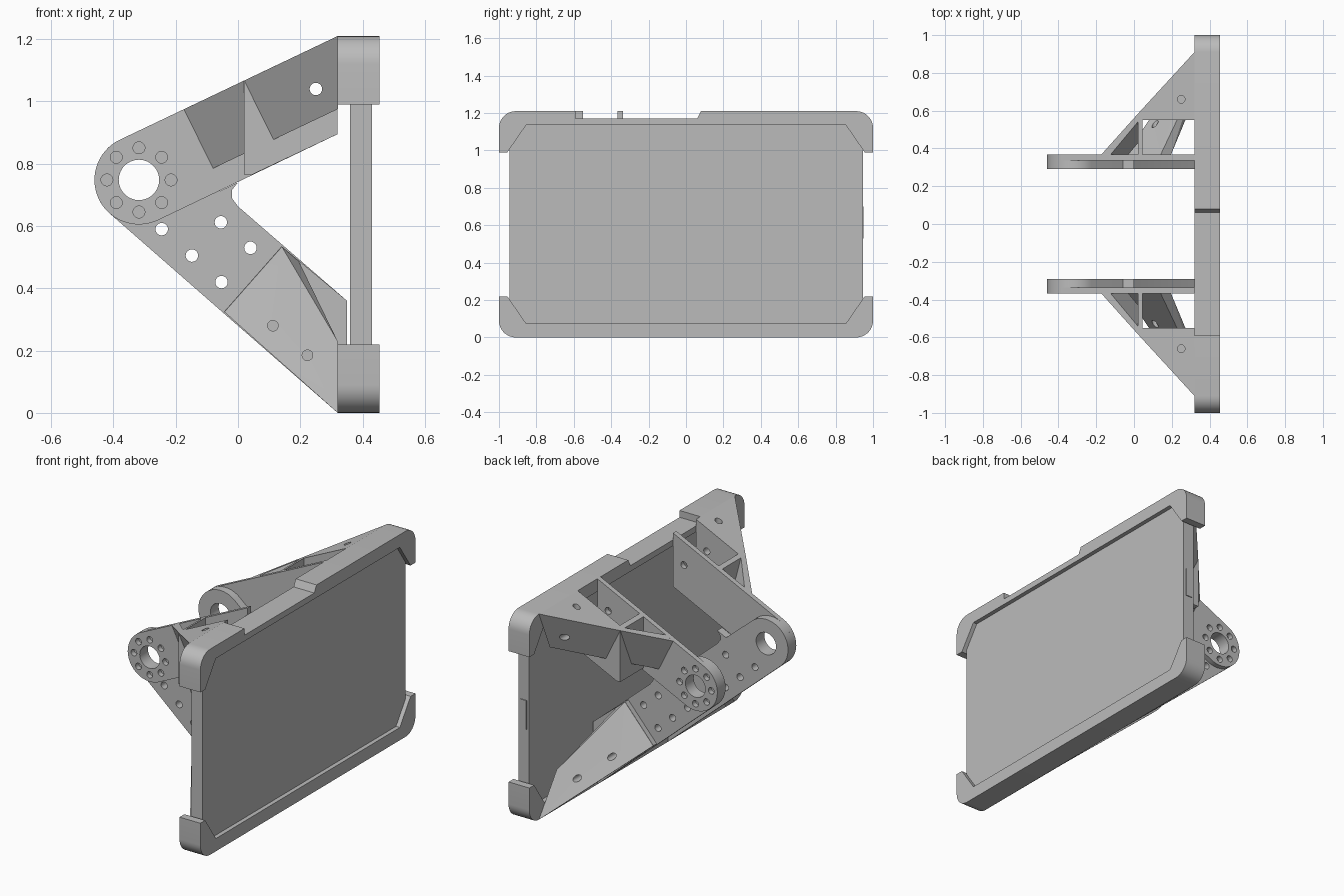
import bpy, bmesh, math
from mathutils import Vector

cube = bpy.data.objects.get("Cube")
if cube:
    bpy.data.objects.remove(cube, do_unlink=True)

grey = bpy.data.materials.new("plain grey")
grey.use_nodes = True
grey.diffuse_color = (0.5, 0.5, 0.5, 1)
grey.node_tree.nodes["Principled BSDF"].inputs["Base Color"].default_value = (0.5, 0.5, 0.5, 1)
parts = []


def make(name, bm):
    bmesh.ops.recalc_face_normals(bm, faces=bm.faces)
    me = bpy.data.meshes.new(name)
    bm.to_mesh(me)
    bm.free()
    me.materials.append(grey)
    ob = bpy.data.objects.new(name, me)
    bpy.context.collection.objects.link(ob)
    parts.append(ob)
    return ob


def prism(name, pts, vec, clip_x=None):
    """Extrude a flat outline along vec, optionally trimmed at clip_x."""
    bm = bmesh.new()
    face = bm.faces.new([bm.verts.new(p) for p in pts])
    ext = bmesh.ops.extrude_face_region(bm, geom=[face], use_keep_orig=True)
    bmesh.ops.translate(bm, vec=vec, verts=[g for g in ext["geom"] if isinstance(g, bmesh.types.BMVert)])
    if clip_x is not None:
        cut = bmesh.ops.bisect_plane(bm, geom=bm.verts[:] + bm.edges[:] + bm.faces[:],
                                     plane_co=(clip_x, 0, 0), plane_no=(1, 0, 0), clear_outer=True)
        edges = [g for g in cut["geom_cut"] if isinstance(g, bmesh.types.BMEdge)]
        bmesh.ops.holes_fill(bm, edges=edges)
    return make(name, bm)


def plate(name, outline, y0, y1):
    """Side-view outline (x, z) given thickness in y."""
    return prism(name, [(x, y0, z) for x, z in outline], (0, y1 - y0, 0))


def block(name, lo, hi):
    return plate(name, [(lo[0], lo[2]), (hi[0], lo[2]), (hi[0], hi[2]), (lo[0], hi[2])], lo[1], hi[1])


def circle(cx, cz, r, n):
    return [(cx + r * math.cos(2 * math.pi * i / n), cz + r * math.sin(2 * math.pi * i / n)) for i in range(n)]


def drill(ob, holes, y0, y1):
    """Cut round holes (x, z, radius) running along y."""
    for x, z, r in holes:
        cutter = plate("cutter", circle(x, z, r, 28), y0, y1)
        bore(ob, cutter)


def bore(ob, cutter):
    parts.remove(cutter)
    mod = ob.modifiers.new("hole", "BOOLEAN")
    mod.operation, mod.solver, mod.object = "DIFFERENCE", "EXACT", cutter
    bake(ob)
    bpy.data.objects.remove(cutter, do_unlink=True)


def bake(ob):
    bpy.context.view_layer.update()
    me = bpy.data.meshes.new_from_object(ob.evaluated_get(bpy.context.evaluated_depsgraph_get()))
    ob.modifiers.clear()
    ob.data = me


# Panel held by the frame
block("panel", (0.36, -0.945, 0.04), (0.43, 0.945, 1.165))
block("side_port", (0.375, 0.94, 0.53), (0.415, 0.95, 0.7))

# Top and bottom rails with wrapped corners
R = 0.09


def corner(sign):
    """Corner arc running from the side up to the top edge."""
    arc = [math.radians(a) for a in range(0, 91, 10)]
    return [(sign * (1 - R + R * math.cos(a)), 1.21 - R + R * math.sin(a)) for a in arc]


half = [(0.855, 1.135), (0.955, 0.99), (1, 0.99)]
left = half + corner(1)
right = corner(-1)[::-1] + [(-y, z) for y, z in half[::-1]]
notch = [(0.08, 1.21), (0.06, 1.17), (-0.59, 1.17), (-0.59, 1.21)]
prism("top_rail", [(0.32, y, z) for y, z in left + notch + right], (0.135, 0, 0))
prism("bottom_rail", [(0.32, y, 1.21 - z) for y, z in left + right], (0.135, 0, 0))

# Side arms: all following parts are mirrored to the other side
first = len(parts)
HX, HZ, HR = -0.318, 0.748, 0.143
INNER, MID, OUTER = 0.29, 0.337, 0.367
top = lambda x: 1.21 - 0.476 * (0.32 - x)

# Upper arm ending in the pivot hub
hub = [(HX + HR * math.cos(math.radians(a)), HZ + HR * math.sin(math.radians(a))) for a in range(116, 297, 6)]
upper = plate("upper_arm", hub + [(0.32, 0.895), (0.32, 1.21)], MID, OUTER)
ring = [(x, z, 0.019) for x, z in circle(HX, HZ, 0.103, 8)]
drill(upper, [(HX, HZ, 0.065), (0.25, 1.04, 0.02)] + ring, 0.2, 0.5)

# Lower arm with its rounded inner corner
hub = [(HX + HR * math.cos(math.radians(a)), HZ + HR * math.sin(math.radians(a))) for a in range(49, 230, 6)]
fillet = [(0, 0.663), (-0.02, 0.69), (-0.02, 0.715), (0, 0.74), (-0.057, 0.713)]
lower = plate("lower_arm", hub + [(0.32, 0), (0.35, 0), (0.35, 0.36)] + fillet, INNER, MID)
bolts = [(-0.245, 0.59), (-0.148, 0.505), (-0.053, 0.42), (-0.055, 0.612), (0.04, 0.53)]
drill(lower, [(HX, HZ, 0.065)] + [(x, z, 0.02) for x, z in bolts], 0.2, 0.5)
# Lower arm foot, flush with the outer face where the brace begins
plate("lower_arm_foot", [(-0.045, 0.325), (0.32, 0), (0.35, 0), (0.35, 0.36), (0.14, 0.535)], MID - 0.001, OUTER)

# Open box beside the upper arm
plate("box_rib", [(0.02, top(0.02)), (0.045, top(0.045)), (0.045, 0.765), (0.02, 0.765)], MID, 0.56)
wall = plate("box_wall", [(0.02, top(0.02)), (0.32, 1.21), (0.32, 0.895), (0.045, 0.765), (0.02, 0.765)], 0.55, 0.583)
drill(wall, [(0.25, 1.04, 0.02)], 0.5, 0.65)

# Slanted upper brace
down = (0.094, 0, -0.19)
strip = [(-0.18, 0.36), (-0.13, 0.36), (0.02, 0.54), (0.02, 0.583)]
prism("upper_brace", [(x, y, top(x)) for x, y in strip], down, 0.021)
wedge = [(0.02, 0.56), (0.32, 0.56), (0.32, 0.91), (0.02, 0.583)]
gusset = prism("upper_gusset", [(x, y, top(x)) for x, y in wedge], down, 0.321)
drill(gusset, [(0.25, 1.04, 0.02)], 0.5, 1)
bore(gusset, prism("cutter", [(x, y, 1.3) for x, y in circle(0.25, 0.66, 0.02, 24)], (0, 0, -0.2)))

# Slanted lower brace
bm = bmesh.new()
shell = [(-0.045, 0.365, 0.325), (0.14, 0.365, 0.535), (0.32, 0.746, 0.23), (0.32, 0.91, 0),
         (0.01, 0.365, 0.277), (0.195, 0.365, 0.487), (0.32, 0.666, 0.23), (0.32, 0.83, 0)]
bmesh.ops.convex_hull(bm, input=[bm.verts.new(p) for p in shell])
bmesh.ops.dissolve_limit(bm, angle_limit=0.03, verts=bm.verts, edges=bm.edges)
brace = make("lower_brace", bm)
drill(brace, [(0.112, 0.28, 0.017), (0.223, 0.185, 0.017)], 0.38, 1)

# Mirror the arm parts
for ob in parts[first:]:
    mod = ob.modifiers.new("mirror", "MIRROR")
    mod.use_axis = (False, True, False)
    mod.use_mirror_merge = False
    bake(ob)

for ob in bpy.context.view_layer.objects:
    ob.select_set(ob in parts)
bpy.context.view_layer.objects.active = parts[0]
bpy.ops.object.shade_smooth_by_angle(angle=math.radians(25))
